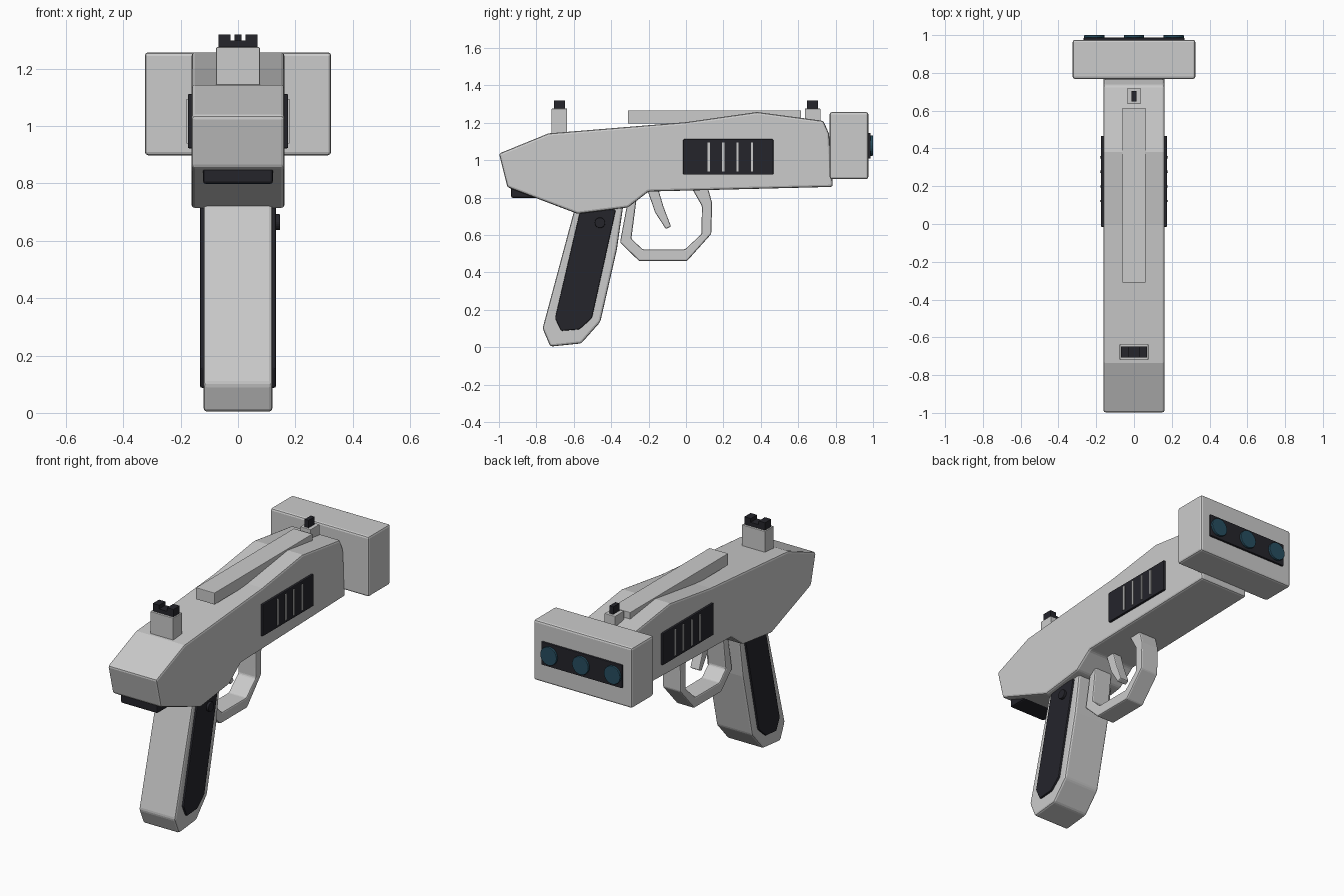
import bpy, bmesh, math
from mathutils import Matrix

if "Cube" in bpy.data.objects:
    bpy.data.objects.remove(bpy.data.objects["Cube"])


def material(name, rgb):
    m = bpy.data.materials.new(name)
    m.diffuse_color = (*rgb, 1)
    m.use_nodes = True
    m.node_tree.nodes["Principled BSDF"].inputs["Base Color"].default_value = m.diffuse_color
    return m


DARK = material("dark_plastic", (0.018, 0.018, 0.024))
LENS = material("lens_blue", (0.02, 0.075, 0.115))


def finish(name, bm, mat=None, bevel=0.0):
    bmesh.ops.recalc_face_normals(bm, faces=bm.faces)
    me = bpy.data.meshes.new(name)
    bm.to_mesh(me)
    bm.free()
    ob = bpy.data.objects.new(name, me)
    bpy.context.collection.objects.link(ob)
    if mat:
        me.materials.append(mat)
    if bevel:
        b = ob.modifiers.new("bevel", "BEVEL")
        b.width, b.segments, b.limit_method = bevel, 2, "ANGLE"
        b.angle_limit = math.radians(25)
    return ob


def profile(name, pts, x0, x1, mat=None, bevel=0.0):
    """Side outline (y, z) extruded from x0 to x1."""
    bm = bmesh.new()
    face = bm.faces.new([bm.verts.new((x0, y, z)) for y, z in pts])
    ext = bmesh.ops.extrude_face_region(bm, geom=[face])
    verts = [v for v in ext["geom"] if isinstance(v, bmesh.types.BMVert)]
    bmesh.ops.translate(bm, verts=verts, vec=(x1 - x0, 0, 0))
    return finish(name, bm, mat, bevel)


def box(name, x, y, z, mat=None, bevel=0.0):
    pts = [(y[0], z[0]), (y[1], z[0]), (y[1], z[1]), (y[0], z[1])]
    return profile(name, pts, x[0], x[1], mat, bevel)


def disc(name, centre, radius, depth, axis, mat, bevel=0.0):
    bm = bmesh.new()
    turn = Matrix.Rotation(math.pi / 2, 4, "Y" if axis == "X" else "X")
    bmesh.ops.create_cone(bm, cap_ends=True, segments=24, radius1=radius,
                          radius2=radius, depth=depth,
                          matrix=Matrix.Translation(centre) @ turn)
    return finish(name, bm, mat, bevel)


# Main body
profile("body", [(-1, 1.035), (-0.735, 1.143), (0, 1.203), (0.38, 1.257),
                 (0.735, 1.21), (0.765, 1.14), (0.785, 0.857), (-0.2, 0.832),
                 (-0.31, 0.747), (-0.58, 0.713), (-0.955, 0.855)],
        -0.162, 0.162, bevel=0.012)

# Wide muzzle head with lens panel and three lenses
box("muzzle_head", (-0.325, 0.325), (0.768, 0.975), (0.898, 1.257), bevel=0.012)
box("lens_panel", (-0.267, 0.267), (0.96, 0.987), (1.008, 1.145), DARK, 0.004)
for i in (-1, 0, 1):
    disc("lens", (i * 0.21, 0.985, 1.077), 0.054, 0.03, "Y", LENS, 0.003)

# Top rail and sights
box("top_rail", (-0.062, 0.062), (-0.31, 0.615), (1.195, 1.265), bevel=0.003)
box("rear_sight_base", (-0.076, 0.076), (-0.72, -0.635), (1.12, 1.275), bevel=0.003)
box("rear_sight_bar", (-0.068, 0.068), (-0.707, -0.648), (1.27, 1.298), DARK)
for s in (-1, 1):
    box("rear_sight_post", sorted((s * 0.026, s * 0.068)), (-0.707, -0.648),
        (1.29, 1.32), DARK)
box("front_sight_base", (-0.035, 0.035), (0.635, 0.72), (1.19, 1.275), bevel=0.003)
box("front_sight_post", (-0.013, 0.013), (0.648, 0.705), (1.27, 1.32), DARK)

# Grip
profile("grip", [(-0.59, 0.76), (-0.767, 0.1), (-0.725, 0.003), (-0.56, 0.02),
                 (-0.458, 0.135), (-0.37, 0.52), (-0.335, 0.76)],
        -0.12, 0.12, bevel=0.012)

# Side vents and grip panels on both sides
panel = [(-0.565, 0.735), (-0.375, 0.735), (-0.503, 0.155), (-0.57, 0.095),
         (-0.668, 0.087), (-0.7, 0.155)]
for s in (-1, 1):
    box("side_vent", sorted((s * 0.15, s * 0.175)), (-0.015, 0.467),
        (0.922, 1.112), DARK, 0.005)
    for i in range(4):
        y = 0.122 + i * 0.077
        box("vent_rib", sorted((s * 0.16, s * 0.18)), (y - 0.006, y + 0.006),
            (0.94, 1.095))
    profile("grip_panel", panel, *sorted((s * 0.1, s * 0.132)), DARK, 0.006)
disc("grip_button", (0.13, -0.46, 0.665), 0.028, 0.034, "X", DARK, 0.004)

# Trigger guard: open band between outer and inner outlines
outer = [(0.115, 0.86), (0.14, 0.77), (0.135, 0.605), (0.005, 0.46),
         (-0.25, 0.46), (-0.353, 0.56), (-0.31, 0.79)]
inner = [(0.025, 0.86), (0.085, 0.755), (0.083, 0.605), (-0.005, 0.523),
         (-0.232, 0.523), (-0.292, 0.58), (-0.262, 0.81)]
profile("trigger_guard", outer + inner[::-1], -0.06, 0.06, bevel=0.008)

# Trigger
profile("trigger", [(-0.21, 0.85), (-0.15, 0.85), (-0.12, 0.75), (-0.08, 0.645),
                    (-0.108, 0.632), (-0.165, 0.72)], -0.03, 0.03, bevel=0.006)

# Dark catch under the rear
box("rear_catch", (-0.122, 0.122), (-0.935, -0.75), (0.798, 0.88), DARK, 0.01)
